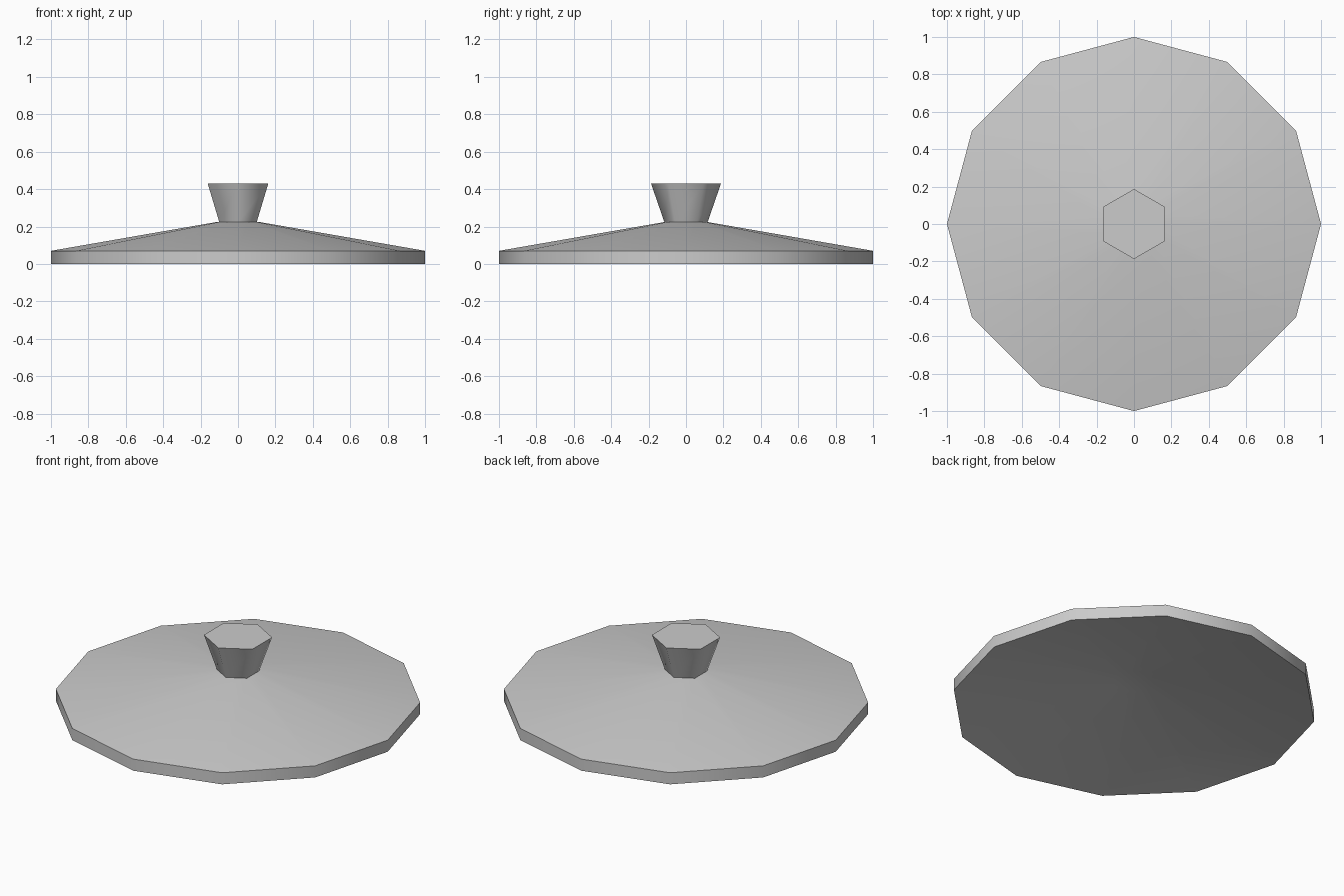
import bpy, bmesh
from math import cos, sin, pi, radians

if "Cube" in bpy.data.objects:
    bpy.data.objects.remove(bpy.data.objects["Cube"])

grey = bpy.data.materials.new("light_grey")
grey.use_nodes = True
colour = (0.6, 0.6, 0.6, 1)
grey.diffuse_color = colour
grey.node_tree.nodes["Principled BSDF"].inputs["Base Color"].default_value = colour


def stacked_rings(name, sides, profile, start, angle):
    """Join polygon rings of (radius, height) into a closed solid."""
    bm = bmesh.new()
    rings = []
    for r, z in profile:
        turns = [start + 2 * pi * i / sides for i in range(sides)]
        rings.append([bm.verts.new((r * cos(a), r * sin(a), z)) for a in turns])
    for low, high in zip(rings, rings[1:]):
        for i in range(sides):
            j = (i + 1) % sides
            bm.faces.new((low[i], low[j], high[j], high[i]))
    bm.faces.new(rings[0][::-1])
    bm.faces.new(rings[-1])
    bmesh.ops.recalc_face_normals(bm, faces=bm.faces)
    mesh = bpy.data.meshes.new(name)
    bm.to_mesh(mesh)
    bm.free()
    obj = bpy.data.objects.new(name, mesh)
    bpy.context.collection.objects.link(obj)
    mesh.materials.append(grey)
    bpy.ops.object.select_all(action="DESELECT")
    obj.select_set(True)
    bpy.context.view_layer.objects.active = obj
    bpy.ops.object.shade_smooth_by_angle(angle=radians(angle))
    return obj


# Shallow cone with an upright rim and a hollow underside
stacked_rings("lid", 12, [(0.11, 0.155), (1, 0), (1, 0.07), (0.11, 0.225)], 0, 40)

# Six-sided flared knob
stacked_rings("knob", 6, [(0.115, 0.222), (0.187, 0.43)], pi / 2, 65)
